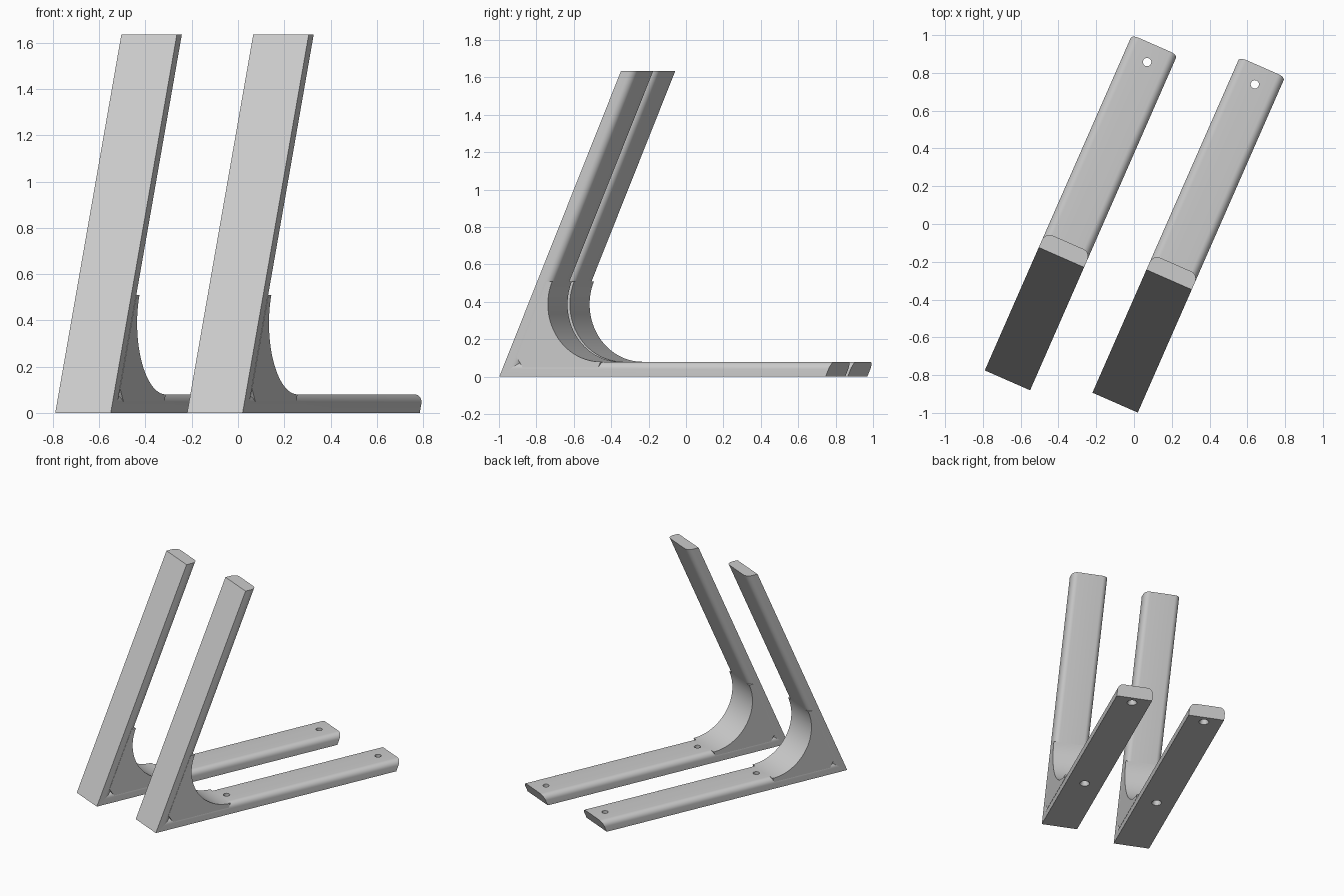
import bpy, bmesh, math
from mathutils import Matrix

if "Cube" in bpy.data.objects:
    bpy.data.objects.remove(bpy.data.objects["Cube"])

WIDTH, THICK, ROUND = 0.262, 0.08, 0.04
LEAN = math.radians(66.5)          # angle between base and upright
TURN = math.radians(-23.7)         # heading of each bracket
COT = 1 / math.tan(LEAN)
MITRE = 1 / math.tan(LEAN / 2)
TANGENT = 0.469                    # distance from inner corner to web ends

grey = bpy.data.materials.new("light_grey")
grey.use_nodes = True
grey.diffuse_color = (0.6, 0.6, 0.6, 1)
grey.node_tree.nodes["Principled BSDF"].inputs["Base Color"].default_value = (0.6, 0.6, 0.6, 1)


def base_point(along, depth):
    return along, depth


def upright_point(along, depth):
    c, s = math.cos(LEAN), math.sin(LEAN)
    return along * c + depth * s, along * s - depth * c


def loft(name, loop_a, loop_b):
    """Solid between two matching loops of points."""
    bm = bmesh.new()
    a = [bm.verts.new(p) for p in loop_a]
    b = [bm.verts.new(p) for p in loop_b]
    bm.faces.new(a)
    bm.faces.new(b)
    for i in range(len(a)):
        j = (i + 1) % len(a)
        bm.faces.new((a[i], a[j], b[j], b[i]))
    bmesh.ops.recalc_face_normals(bm, faces=bm.faces)
    mesh = bpy.data.meshes.new(name)
    bm.to_mesh(mesh)
    bm.free()
    mesh.materials.append(grey)
    obj = bpy.data.objects.new(name, mesh)
    bpy.context.collection.objects.link(obj)
    return obj


def activate(obj):
    bpy.ops.object.select_all(action='DESELECT')
    obj.select_set(True)
    bpy.context.view_layer.objects.active = obj


def arm(name, length, point):
    """Bar with two rounded inner edges, mitred at the corner."""
    section = [(0, 0), (WIDTH, 0)]
    for centre, start in ((WIDTH - ROUND, 0), (ROUND, 90)):
        for k in range(9):
            t = math.radians(start + k * 11.25)
            section.append((centre + ROUND * math.cos(t),
                            THICK - ROUND + ROUND * math.sin(t)))
    near = [(x, *point(d * MITRE, d)) for x, d in section]
    far = [(x, *point(length + d * COT, d)) for x, d in section]
    return loft(name, near, far)


def web(name):
    """Gusset with a concave arc, let slightly into both arms."""
    sunk, chamfer = 0.05, 0.06
    end = THICK * MITRE + TANGENT
    radius = TANGENT * math.tan(LEAN / 2)
    profile = [base_point(end - (THICK - sunk) * COT, sunk)]
    sweep = math.pi - LEAN
    for k in range(33):
        t = -math.pi / 2 - sweep * k / 32
        profile.append((end + radius * math.cos(t),
                        THICK + radius + radius * math.sin(t)))
    profile.append(upright_point(end - (THICK - sunk) * COT, sunk))
    profile.append(upright_point(sunk * MITRE + chamfer, sunk))
    profile.append(base_point(sunk * MITRE + chamfer, sunk))
    return loft(name, [(0, *p) for p in profile], [(WIDTH, *p) for p in profile])


def drill(obj, along):
    """Countersunk screw hole, wide at the underside."""
    rings = ((-0.01, 0.044), (0.015, 0.022), (0.1, 0.022))
    rings = ((-0.01, 0.04), (0.03, 0.022), (0.1, 0.022))
    bm = bmesh.new()
    loops = [[bm.verts.new((WIDTH / 2 + r * math.cos(k * math.pi / 16),
                            along + r * math.sin(k * math.pi / 16), z))
              for k in range(32)] for z, r in rings]
    bm.faces.new(loops[0])
    bm.faces.new(loops[-1])
    for low, high in zip(loops, loops[1:]):
        for k in range(32):
            j = (k + 1) % 32
            bm.faces.new((low[k], low[j], high[j], high[k]))
    bmesh.ops.recalc_face_normals(bm, faces=bm.faces)
    mesh = bpy.data.meshes.new("hole_cutter")
    bm.to_mesh(mesh)
    bm.free()
    mesh.materials.append(grey)
    cutter = bpy.data.objects.new("hole_cutter", mesh)
    bpy.context.collection.objects.link(cutter)
    cutter.hide_render = True
    mod = obj.modifiers.new("hole", 'BOOLEAN')
    mod.operation = 'DIFFERENCE'
    mod.solver = 'EXACT'
    mod.object = cutter
    activate(obj)
    bpy.ops.object.modifier_apply(modifier=mod.name)
    bpy.data.objects.remove(cutter)


# Two identical brackets side by side
for side, x, y in (("right", -0.79, -0.775), ("left", -0.22, -0.893)):
    base = arm(side + "_base_arm", 1.905, base_point)
    for along in (0.64, 1.84):
        drill(base, along)
    upright = arm(side + "_upright_arm", 1.635 / math.sin(LEAN), upright_point)
    gusset = web(side + "_corner_web")
    for obj in (base, upright, gusset):
        obj.matrix_world = Matrix.Translation((x, y, 0)) @ Matrix.Rotation(TURN, 4, 'Z')
        activate(obj)
        bpy.ops.object.shade_smooth_by_angle(angle=math.radians(30))
